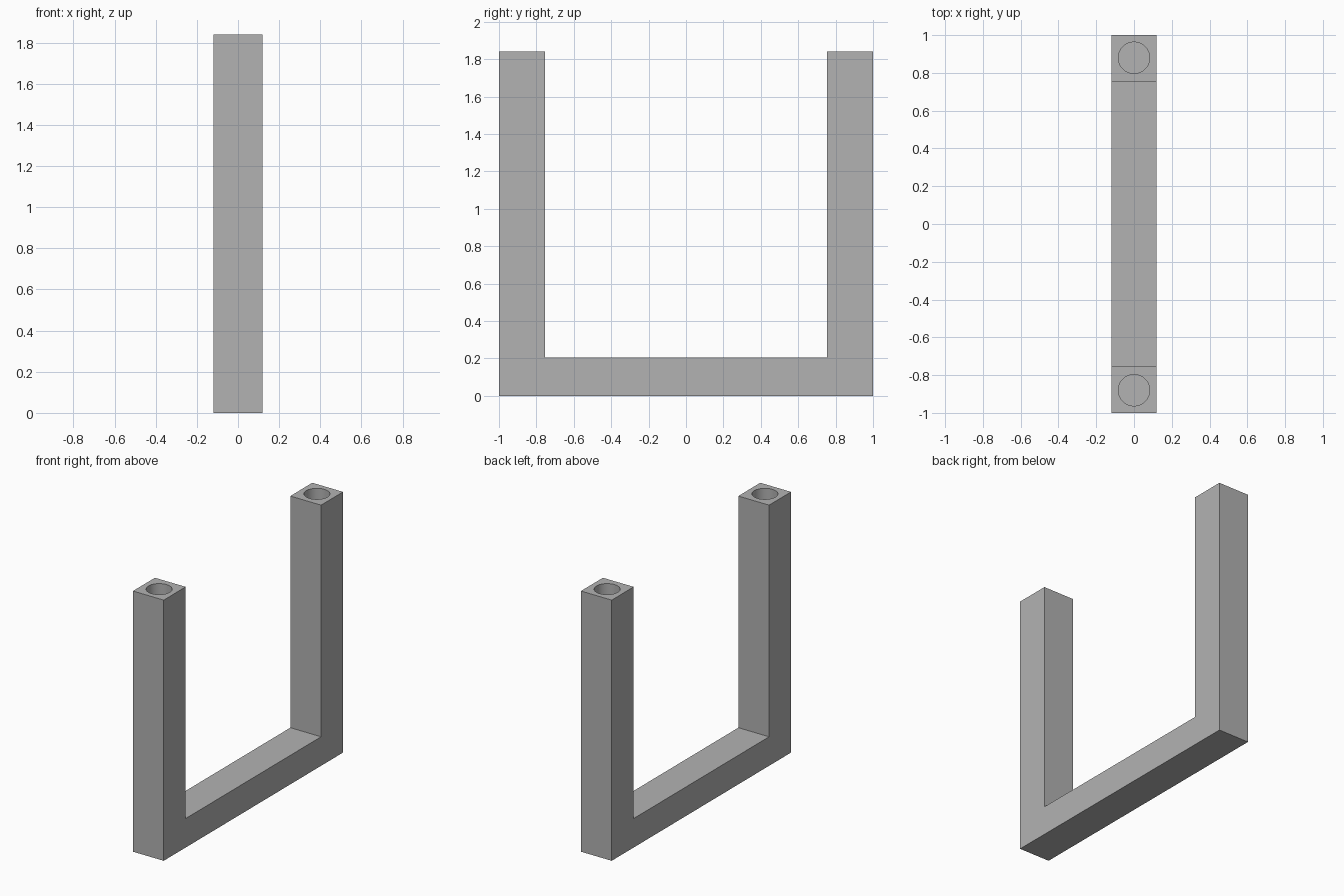
import bpy
import bmesh

cube = bpy.data.objects.get("Cube")
if cube:
    bpy.data.objects.remove(cube, do_unlink=True)

HALF_WIDTH = 0.12
HALF_LENGTH = 1.0
HEIGHT = 1.84
BASE_TOP = 0.205
POST_INNER = 0.755
HOLE_Y = 0.88
HOLE_RADIUS = 0.083
HOLE_DEPTH = 0.4

grey = bpy.data.materials.new("grey")
grey.use_nodes = True
colour = (0.448, 0.448, 0.448, 1)
grey.diffuse_color = colour
grey.node_tree.nodes["Principled BSDF"].inputs["Base Color"].default_value = colour

# U-shaped frame: side profile extruded across the width
half = [(HALF_LENGTH, 0), (HALF_LENGTH, HEIGHT), (POST_INNER, HEIGHT), (POST_INNER, BASE_TOP)]
profile = half + [(-y, z) for y, z in reversed(half)]
bm = bmesh.new()
face = bm.faces.new([bm.verts.new((-HALF_WIDTH, y, z)) for y, z in profile])
extruded = bmesh.ops.extrude_face_region(bm, geom=[face])["geom"]
verts = [v for v in extruded if isinstance(v, bmesh.types.BMVert)]
bmesh.ops.translate(bm, verts=verts, vec=(2 * HALF_WIDTH, 0, 0))
bmesh.ops.recalc_face_normals(bm, faces=bm.faces)
mesh = bpy.data.meshes.new("u_frame")
bm.to_mesh(mesh)
bm.free()
mesh.materials.append(grey)
frame = bpy.data.objects.new("u_frame", mesh)
bpy.context.collection.objects.link(frame)

# Round blind sockets in the post tops
for name, side in (("front", -1), ("back", 1)):
    bpy.ops.mesh.primitive_cylinder_add(
        vertices=64, radius=HOLE_RADIUS, depth=2 * HOLE_DEPTH,
        location=(0, side * HOLE_Y, HEIGHT))
    cutter = bpy.context.object
    cutter.name = name + "_socket_cutter"
    cutter.data.materials.append(grey)
    cut = frame.modifiers.new(name + "_socket", 'BOOLEAN')
    cut.operation = 'DIFFERENCE'
    cut.solver = 'EXACT'
    cut.object = cutter
    bpy.context.view_layer.objects.active = frame
    bpy.ops.object.select_all(action='DESELECT')
    frame.select_set(True)
    bpy.ops.object.modifier_apply(modifier=cut.name)
    bpy.data.objects.remove(cutter, do_unlink=True)

# Smooth socket walls, crisp box edges
bpy.ops.object.shade_smooth_by_angle()
